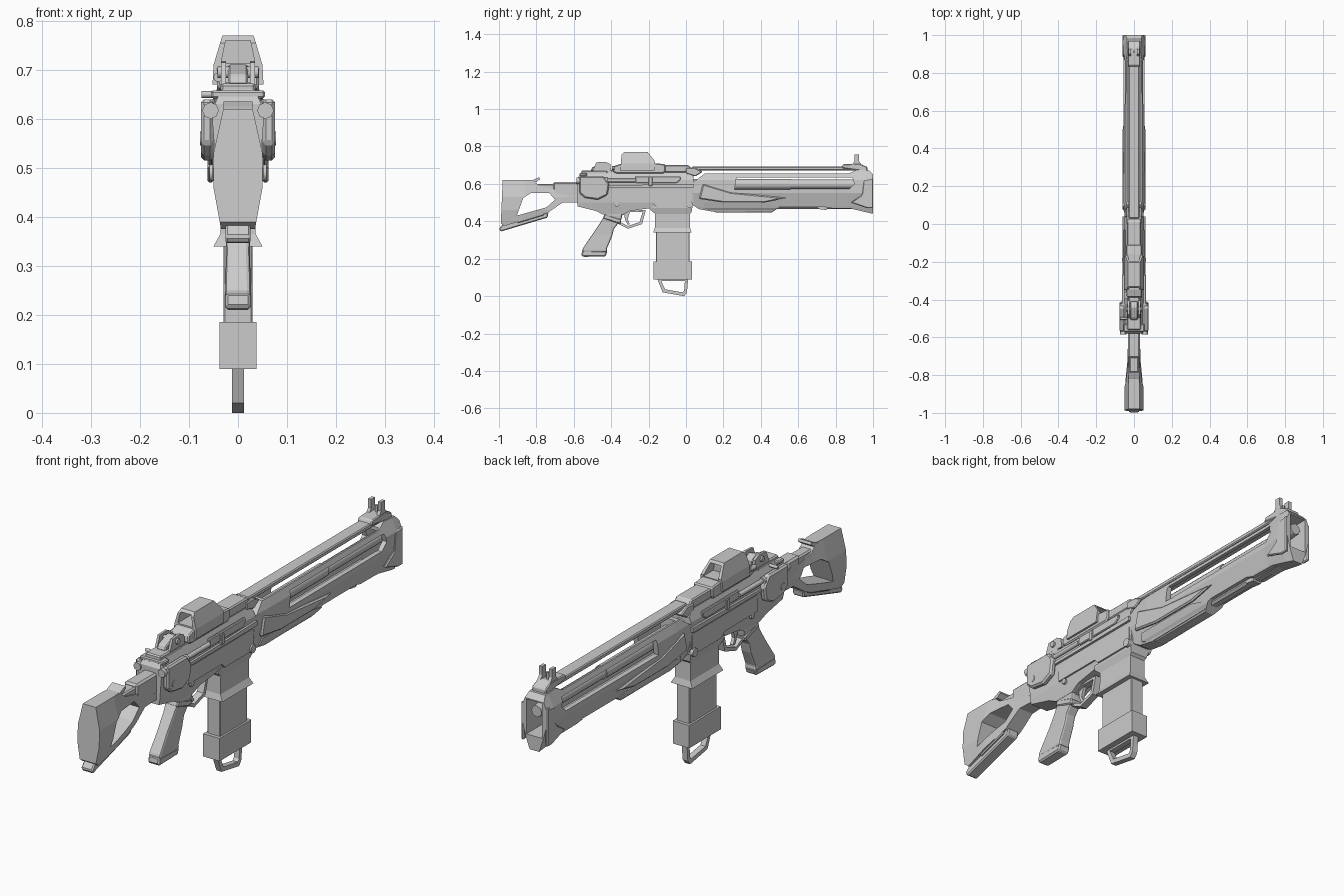
import bpy, bmesh, math
from mathutils import Matrix


def finish(name, bm, bevel=0.0, seg=1):
    bmesh.ops.recalc_face_normals(bm, faces=bm.faces)
    me = bpy.data.meshes.new(name)
    bm.to_mesh(me)
    bm.free()
    ob = bpy.data.objects.new(name, me)
    bpy.context.collection.objects.link(ob)
    if bevel:
        m = ob.modifiers.new("bevel", 'BEVEL')
        m.width, m.segments, m.limit_method = bevel, seg, 'ANGLE'
        m.angle_limit = math.radians(35)
    return ob


def lerp(table, v):
    if v <= table[0][0]:
        return table[0][1]
    for (a, p), (b, q) in zip(table, table[1:]):
        if v <= b:
            return p + (q - p) * (v - a) / (b - a)
    return table[-1][1]


def extrude(pts, w, x=0.0):
    bm = bmesh.new()
    f = bm.faces.new([bm.verts.new((x - w, y, z)) for y, z in pts])
    r = bmesh.ops.extrude_face_region(bm, geom=[f])
    for v in r['geom']:
        if isinstance(v, bmesh.types.BMVert):
            v.co.x = x + w
    return bm


def cut(ob, *cutters):
    for c in cutters:
        m = ob.modifiers.new("cut", 'BOOLEAN')
        m.operation, m.solver, m.object = 'DIFFERENCE', 'EXACT', c
        c.hide_render = True
    dg = bpy.context.evaluated_depsgraph_get()
    dg.update()
    ob_me = bpy.data.meshes.new_from_object(ob.evaluated_get(dg))
    ob.modifiers.clear()
    ob.data = ob_me
    for c in cutters:
        bpy.data.objects.remove(c)


def plate(name, pts, w, x=0.0, holes=(), tz=None, ty=None, bevel=0.0, seg=1):
    """Side profile (y, z) extruded across x, with holes and width tables over z and y."""
    ob = finish(name, extrude(pts, w, x))
    if holes:
        cut(ob, *[finish("cutter", extrude(h, 0.3)) for h in holes])
    bm = bmesh.new()
    bm.from_mesh(ob.data)
    bpy.data.objects.remove(ob)
    for table, axis in ((tz, 2), (ty, 1)):
        for v, _ in table or ():
            co, no = [0, 0, 0], [0, 0, 0]
            co[axis], no[axis] = v, 1
            bmesh.ops.bisect_plane(bm, geom=bm.verts[:] + bm.edges[:] + bm.faces[:],
                                   plane_co=co, plane_no=no)
    for v in bm.verts:
        if tz:
            v.co.x = math.copysign(lerp(tz, v.co.z), v.co.x)
        if ty:
            v.co.x *= lerp(ty, v.co.y)
    return finish(name, bm, bevel, seg)


def box(name, x0, x1, y0, y1, z0, z1, bevel=0.0):
    pts = [(y0, z0), (y1, z0), (y1, z1), (y0, z1)]
    return finish(name, extrude(pts, (x1 - x0) / 2, (x0 + x1) / 2), bevel)


def rod(name, a, b, r, r2=None, axis='Y', n=12):
    """Cylinder along an axis; a is the start point, b the end coordinate on that axis."""
    i = 'XYZ'.index(axis)
    c = list(a)
    c[i] = (a[i] + b) / 2
    rot = {'X': Matrix.Rotation(math.pi / 2, 4, 'Y'), 'Y': Matrix.Rotation(-math.pi / 2, 4, 'X'),
           'Z': Matrix.Identity(4)}[axis]
    bm = bmesh.new()
    bmesh.ops.create_cone(bm, cap_ends=True, segments=n, radius1=r, radius2=r2 or r,
                          depth=abs(b - a[i]), matrix=Matrix.Translation(c) @ rot)
    ob = finish(name, bm)
    for p in ob.data.polygons:
        p.use_smooth = len(p.vertices) == 4
    return ob


# shoulder stock with triangular opening, pad and tube
plate("stock", [(-.98, .62), (-.82, .62), (-.785, .59), (-.70, .57), (-.58, .575), (-.58, .50), (-.66, .50),
                (-.74, .445), (-.97, .375), (-.99, .39)], .05,
      holes=[[(-.905, .43), (-.87, .525), (-.83, .55), (-.73, .55), (-.70, .515), (-.745, .475)]],
      tz=[(.36, .032), (.46, .05), (.53, .05), (.62, .03)],
      ty=[(-.86, 1), (-.74, .72), (-.58, .6)])
plate("stock_pad", [(-1, .36), (-.99, .345), (-.74, .42), (-.735, .45), (-.98, .385)], .026, bevel=.005)
plate("stock_toe_rib", [(-.90, .39), (-.76, .432), (-.76, .452), (-.90, .41)], .036, bevel=.004)
plate("cheek_catch", [(-.83, .615), (-.80, .61), (-.78, .625), (-.785, .635), (-.81, .625)], .03)
box("stock_tube", -.024, .024, -.80, -.57, .565, .60, .006)
box("stock_tube_collar", -.031, .031, -.71, -.56, .525, .61, .008)

# receiver body
plate("receiver", [(-.58, .48), (-.48, .455), (-.44, .435), (-.34, .435), (-.30, .455), (-.19, .47), (.03, .47),
                   (.04, .50), (.04, .64), (.01, .66), (-.56, .66), (-.58, .63)], .05,
      tz=[(.43, .030), (.50, .045), (.59, .052), (.62, .052), (.66, .034)])
box("receiver_spine", -.028, .028, -.45, .04, .65, .675, .005)
plate("front_top_block", [(-.13, .66), (.035, .66), (.035, .675), (.015, .70), (-.12, .70), (-.13, .69)],
      .036, bevel=.005)
for s, tag in ((-1, "left"), (1, "right")):
    plate("receiver_ledge_" + tag, [(-.43, .58), (.04, .58), (.04, .60), (-.43, .592)], .006, s * .055)
    plate("receiver_lower_rib_" + tag, [(-.40, .50), (-.18, .50), (-.16, .48), (.03, .48), (.03, .57), (-.40, .57)],
          .004, s * .048)
    plate("port_cover_" + tag, [(-.27, .605), (-.05, .605), (-.03, .62), (-.03, .64), (-.27, .64)],
          .006, s * .052, bevel=.003)
    box("port_latch_" + tag, s * .058 - .006, s * .058 + .006, -.20, -.18, .59, .635, .002)
    rod("side_rod_" + tag, (s * .054, -.42, .618), -.27, .01, n=8)
    # rear wings
    plate("rear_wing_" + tag, [(-.57, .55), (-.54, .525), (-.47, .515), (-.42, .54), (-.41, .60), (-.44, .64),
                               (-.57, .64)], .013, s * .063, bevel=.007)
    rod("wing_tube_" + tag, (s * .056, -.585, .617), -.42, .017, n=8)
    rod("wing_pin_" + tag, (s * .06, -.53, .56), s * .078, .014, axis='X', n=8)
    rod("front_pin_" + tag, (s * .03, .02, .49), s * .058, .018, axis='X', n=10)
    rod("trigger_pin_" + tag, (s * .03, -.37, .49), s * .05, .012, axis='X', n=8)

# grip
plate("grip", [(-.43, .44), (-.34, .44), (-.345, .41), (-.385, .36), (-.395, .32), (-.425, .25), (-.42, .235),
               (-.55, .235), (-.555, .25), (-.46, .39)], .027,
      tz=[(.23, .027), (.33, .024), (.40, .026), (.44, .032)], bevel=.009, seg=2)
plate("grip_base", [(-.56, .215), (-.545, .21), (-.43, .212), (-.42, .24), (-.555, .245)], .026, bevel=.006)
plate("grip_collar", [(-.445, .415), (-.35, .385), (-.345, .41), (-.435, .44)], .031, bevel=.005)

# trigger and guard
plate("trigger_guard", [(-.37, .44), (-.37, .39), (-.31, .36), (-.235, .385), (-.215, .46), (-.30, .46)], .015,
      holes=[[(-.355, .425), (-.355, .398), (-.31, .375), (-.248, .396), (-.232, .45), (-.30, .45)]])
plate("trigger", [(-.33, .45), (-.30, .45), (-.312, .41), (-.30, .385), (-.312, .382), (-.327, .41)], .007)

# magazine well, magazine and pull loop
plate("magazine_well", [(-.19, .48), (.035, .48), (.03, .45), (.02, .44), (.022, .365), (.03, .34), (-.175, .34),
                        (-.167, .365), (-.165, .44), (-.19, .46)], .04,
      tz=[(.34, .05), (.365, .036), (.44, .036), (.47, .045)])
box("magazine", -.03, .03, -.16, .02, .17, .36, .003)
box("magazine_base", -.038, .038, -.175, .033, .09, .185)
plate("pull_loop", [(-.155, .095), (-.125, .02), (-.01, 0), (.005, .02), (.012, .095)], .012,
      holes=[[(-.133, .082), (-.112, .036), (-.018, .02), (-.01, .03), (-.006, .082)]])

# handguard shell, hollowed for the barrel
guard = plate("handguard", [(.03, .49), (.07, .465), (.14, .452), (.46, .455), (.51, .48), (.73, .48), (.76, .47),
                            (.88, .468), (1, .44), (1, .65), (.98, .672), (.91, .675), (.87, .655), (.10, .655),
                            (.04, .61)], .05,
              holes=[[(.26, .57), (.87, .57), (.90, .60), (.89, .635), (.27, .635)]],
              tz=[(.44, .022), (.48, .036), (.55, .056), (.62, .056), (.655, .042), (.675, .034)],
              ty=[(.04, .9), (.14, 1), (.86, .97), (.96, 1.08), (1, 1)])
cut(guard, box("cutter", -.034, .034, .12, .88, .52, .70), box("cutter", -.036, .036, .86, 1.1, .50, .645))
plate("handguard_keel", [(.09, .47), (.16, .448), (.46, .448), (.50, .475), (.40, .50), (.10, .50)], .03,
      tz=[(.448, .02), (.47, .036), (.50, .046)])
for s, tag in ((-1, "left"), (1, "right")):
    plate("handguard_cheek_" + tag, [(.07, .52), (.20, .50), (.42, .50), (.54, .525), (.24, .555), (.09, .60)],
          .008, s * .052, bevel=.006)
    plate("muzzle_cheek_" + tag, [(.88, .50), (.97, .47), (1, .47), (1, .63), (.95, .62), (.94, .54)],
          .006, s * .056, bevel=.004)
plate("handguard_foot", [(.70, .49), (.71, .465), (.75, .46), (.77, .49)], .02)
box("lower_tube", -.02, .02, .48, .92, .466, .50, .008)

# barrel
rod("barrel_rear", (0, .02, .598), .56, .029)
rod("barrel_front", (0, .55, .598), .95, .025)
rod("muzzle_tip", (0, .93, .598), .985, .028, .024, n=8)

# top rail and front sight
box("top_rail", -.028, .028, .03, .95, .672, .692, .004)
plate("rail_clamp", [(.0, .655), (.05, .64), (.09, .665), (.05, .685), (.0, .685)], .04, bevel=.004)
plate("front_sight_base", [(.83, .685), (.97, .665), (.97, .69), (.93, .708), (.84, .705)], .032, bevel=.004)
for s, tag in ((-1, "left"), (1, "right")):
    plate("front_sight_ear_" + tag, [(.885, .70), (.94, .70), (.925, .722), (.925, .757), (.90, .757), (.90, .72)],
          .007, s * .023)
rod("front_sight_post", (0, .912, .70), .735, .006, axis='Z', n=6)

# holographic sight: base and hollow hood
plate("optic_base", [(-.39, .665), (-.37, .655), (-.12, .655), (-.11, .67), (-.11, .705), (-.16, .71), (-.34, .71),
                     (-.385, .695)], .043, bevel=.005)
hood = plate("optic_hood", [(-.35, .67), (-.17, .67), (-.165, .72), (-.205, .77), (-.33, .77), (-.345, .755)], .05,
             tz=[(.67, .052), (.71, .05), (.77, .032)])
cut(hood, plate("cutter", [(-.5, .713), (0, .713), (0, .76), (-.5, .76)], .03, tz=[(.713, .035), (.76, .025)]))
plate("optic_glass", [(-.235, .712), (-.23, .712), (-.23, .761), (-.235, .761)], .036,
      tz=[(.712, .036), (.761, .026)])
rod("optic_knob", (-.04, -.36, .685), -.345 - .05, .01, n=8)

# rear sight
box("rear_sight_base", -.036, .036, -.56, -.42, .65, .672, .005)
plate("rear_sight_body", [(-.51, .67), (-.41, .67), (-.41, .70), (-.44, .712), (-.50, .69)], .02, bevel=.004)
for s, tag in ((-1, "left"), (1, "right")):
    plate("rear_sight_ear_" + tag, [(-.50, .665), (-.40, .665), (-.405, .705), (-.43, .718), (-.48, .715)],
          .005, s * .03)
rod("rear_sight_drum", (-.042, -.45, .695), .042, .012, axis='X', n=8)
rod("charging_knob", (-.075, -.50, .65), -.02, .007, axis='X', n=8)
box("charging_handle", -.055, .055, -.57, -.53, .642, .658, .004)
